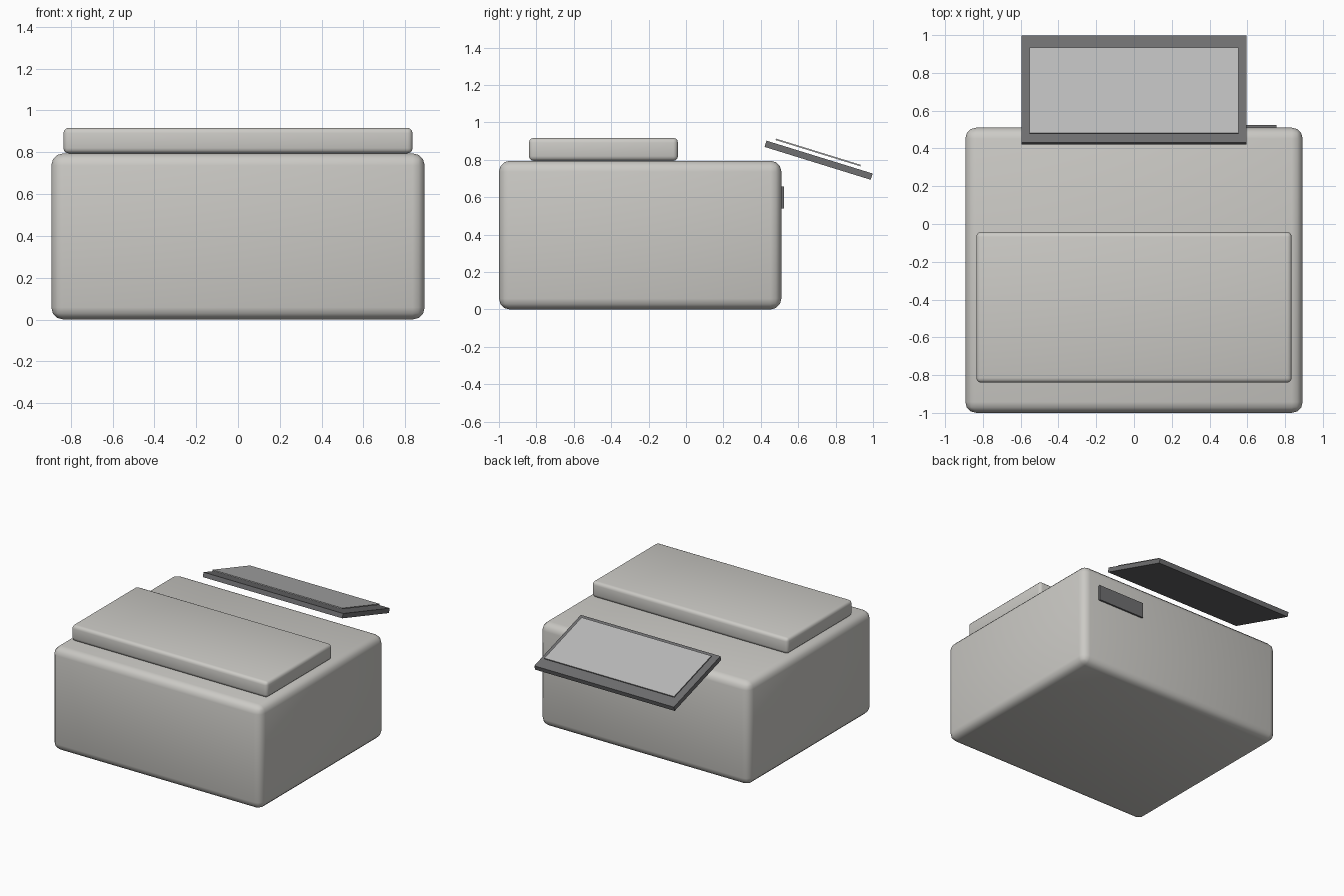
import bpy
import math
from mathutils import Matrix, Vector

if "Cube" in bpy.data.objects:
    bpy.data.objects.remove(bpy.data.objects["Cube"])


def material(name, rgb):
    m = bpy.data.materials.new(name)
    m.diffuse_color = (*rgb, 1)
    m.use_nodes = True
    m.node_tree.nodes["Principled BSDF"].inputs["Base Color"].default_value = m.diffuse_color
    return m


def box(name, lo, hi, mat, bevel=0):
    """Box between two corners, optionally with rounded edges."""
    lo, hi = Vector(lo), Vector(hi)
    bpy.ops.mesh.primitive_cube_add(size=1)
    ob = bpy.context.object
    ob.name = name
    ob.data.transform(Matrix.Diagonal((*(hi - lo), 1)))
    ob.location = (lo + hi) / 2
    ob.data.materials.append(mat)
    if bevel:
        mod = ob.modifiers.new("rounded_edges", 'BEVEL')
        mod.width = bevel
        mod.segments = 3
        bpy.ops.object.modifier_apply(modifier=mod.name)
        bpy.ops.object.shade_smooth_by_angle(angle=math.radians(35))
    return ob


casing = material("casing", (0.60, 0.59, 0.56))
dark = material("dark_plastic", (0.16, 0.16, 0.165))
glass = material("screen_grey", (0.5, 0.5, 0.5))

# Main body and raised lid
box("body", (-0.893, -1.0, 0), (0.893, 0.51, 0.795), casing, 0.058)
box("lid", (-0.835, -0.84, 0.795), (0.835, -0.043, 0.917), casing, 0.025)

# Socket plate on the back
box("back_plate", (0.355, 0.49, 0.54), (0.755, 0.523, 0.658), dark)

# Tilted control panel with a thin screen floating just above it
panel = box("control_panel", (-0.595, -0.297, -0.0175), (0.595, 0.297, 0.0175), dark)
screen = box("screen", (-0.553, -0.252, 0.035), (0.553, 0.223, 0.043), glass)
tilt = Matrix.Translation((0, 0.709, 0.798)) @ Matrix.Rotation(math.radians(-17.2), 4, 'X')
for part in (panel, screen):
    part.matrix_world = tilt @ Matrix.Translation(part.location)
